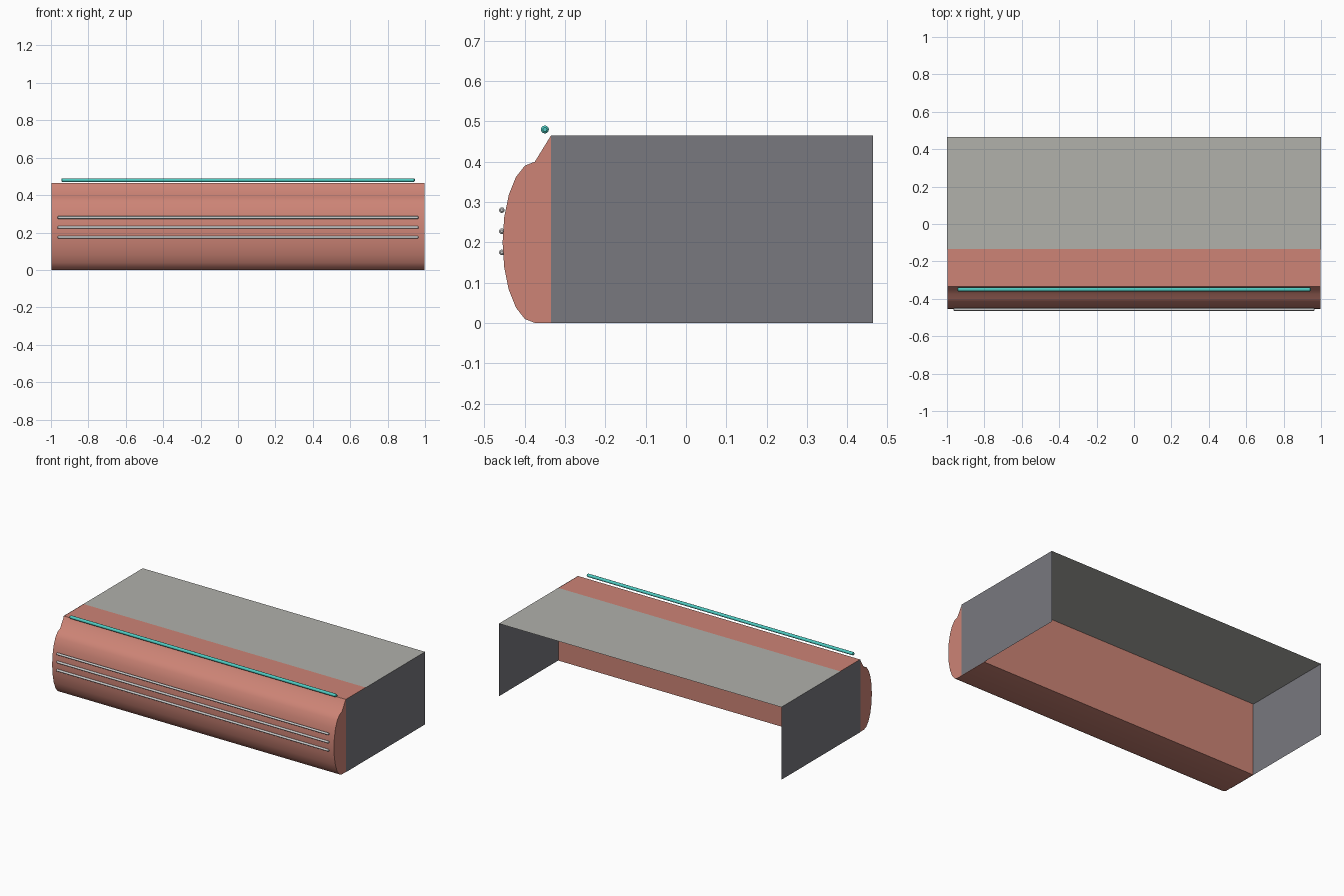
import bpy, bmesh, math

if "Cube" in bpy.data.objects:
    bpy.data.objects.remove(bpy.data.objects["Cube"])


def material(name, rgb):
    m = bpy.data.materials.new(name)
    m.diffuse_color = (*rgb, 1)
    m.use_nodes = True
    m.node_tree.nodes["Principled BSDF"].inputs["Base Color"].default_value = m.diffuse_color
    return m


PINK = material("salmon pink", (0.61, 0.23, 0.18))
LIGHT = material("light grey", (0.44, 0.44, 0.41))
DARK = material("dark grey", (0.19, 0.19, 0.21))
TEAL = material("teal", (0.08, 0.60, 0.54))
SILVER = material("silver", (0.62, 0.62, 0.62))

HEIGHT = 0.465
Y_FRONT, Y_SPLIT, Y_BACK = -0.335, -0.135, 0.464


def finish(name, bm, mat, smooth=None):
    me = bpy.data.meshes.new(name)
    bm.to_mesh(me)
    bm.free()
    ob = bpy.data.objects.new(name, me)
    bpy.context.collection.objects.link(ob)
    me.materials.append(mat)
    if smooth:
        bpy.ops.object.select_all(action='DESELECT')
        ob.select_set(True)
        bpy.context.view_layer.objects.active = ob
        bpy.ops.object.shade_smooth_by_angle(angle=math.radians(smooth))
    return ob


def panel(name, corners, mat):
    bm = bmesh.new()
    bm.faces.new([bm.verts.new(c) for c in corners])
    return finish(name, bm, mat)


def rod(name, y, z, radius, half, mat):
    # Thin bar along x with slightly rounded ends
    bm = bmesh.new()
    rings = []
    for x, r in ((-half, 0.5), (-half + radius * 0.5, 1), (half - radius * 0.5, 1), (half, 0.5)):
        rings.append([bm.verts.new((x, y + radius * r * math.cos(a), z + radius * r * math.sin(a)))
                      for a in (i * math.tau / 12 for i in range(12))])
    for a, b in zip(rings, rings[1:]):
        for i in range(12):
            j = (i + 1) % 12
            bm.faces.new((a[i], a[j], b[j], b[i]))
    bm.faces.new(rings[0])
    bm.faces.new(rings[-1])
    bmesh.ops.recalc_face_normals(bm, faces=bm.faces)
    return finish(name, bm, mat, 40)


# Front body: half-ellipse nose, sloped shoulder and flat block, extruded along x
profile = [(Y_SPLIT, 0), (Y_SPLIT, HEIGHT), (Y_FRONT, HEIGHT)]
for i in range(11):
    a = math.pi / 2 - i * math.pi / 10
    profile.append((-0.375 - 0.08 * math.cos(a), 0.2 + 0.2 * math.sin(a)))
bm = bmesh.new()
W = 0.998
face = bm.faces.new([bm.verts.new((-W, y, z)) for y, z in profile])
ext = bmesh.ops.extrude_face_region(bm, geom=[face])
bmesh.ops.translate(bm, vec=(2 * W, 0, 0),
                    verts=[g for g in ext["geom"] if isinstance(g, bmesh.types.BMVert)])
bmesh.ops.recalc_face_normals(bm, faces=bm.faces)
finish("front_body", bm, PINK, 40)

# Thin cover behind it, open at back and bottom
panel("top_cover", [(-1, Y_SPLIT, HEIGHT), (1, Y_SPLIT, HEIGHT),
                    (1, Y_BACK, HEIGHT), (-1, Y_BACK, HEIGHT)], LIGHT)
for name, x in (("left_side", -1), ("right_side", 1)):
    pts = [(x, Y_FRONT, 0), (x, Y_BACK, 0), (x, Y_BACK, HEIGHT), (x, Y_FRONT, HEIGHT)]
    panel(name, pts if x > 0 else pts[::-1], DARK)

# Top rail and front trim strips
rod("top_rail", -0.35, 0.48, 0.01, 0.945, TEAL)
for i in range(3):
    rod(f"front_trim_{i + 1}", -0.457, 0.175 + 0.0525 * i, 0.007, 0.965, SILVER)
